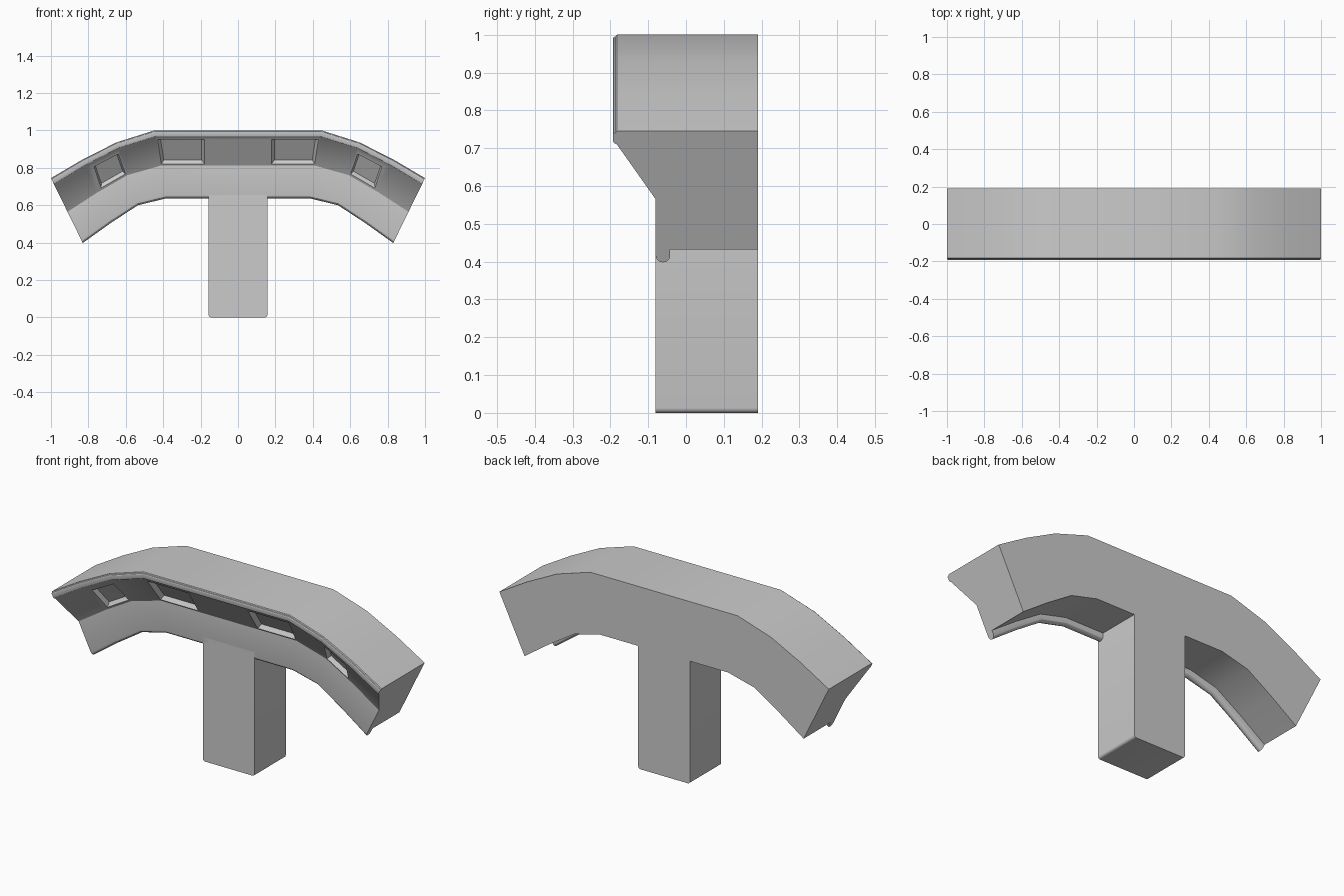
import bpy, bmesh, math
from mathutils import Vector

if "Cube" in bpy.data.objects:
    bpy.data.objects.remove(bpy.data.objects["Cube"])

# Right-hand stations along the arch: (outer x, outer z, inner x, inner z)
HALF = [(0.447, 1.0, 0.382, 0.637), (0.65, 0.936, 0.535, 0.60),
        (0.83, 0.845, 0.683, 0.503), (1.0, 0.745, 0.83, 0.398)]
STATIONS = [(-a, b, -c, d) for a, b, c, d in reversed(HALF)] + HALF

# Cross-section as (y, t); t runs from outer edge (0) to inner edge (1)
SECTION = [(0.19, 0.0), (-0.183, 0.0), (-0.186, 0.012), (-0.191, 0.016), (-0.193, 0.025),
           (-0.193, 0.075), (-0.190, 0.09), (-0.183, 0.10), (-0.08, 0.52)]
for k in range(7):                       # rounded lip under the front edge
    a = math.pi * k / 6
    SECTION.append((-0.061 - 0.019 * math.cos(a), 0.95 + 0.05 * math.sin(a)))
SECTION += [(-0.042, 0.90), (0.19, 0.90)]


def make_object(name, bm):
    bmesh.ops.recalc_face_normals(bm, faces=bm.faces[:])
    mesh = bpy.data.meshes.new(name)
    bm.to_mesh(mesh)
    bm.free()
    obj = bpy.data.objects.new(name, mesh)
    bpy.context.collection.objects.link(obj)
    return obj


def smooth(obj, degrees=30):
    bpy.ops.object.select_all(action='DESELECT')
    obj.select_set(True)
    bpy.context.view_layer.objects.active = obj
    bpy.ops.object.shade_smooth_by_angle(angle=math.radians(degrees))


def point(station, y, t):
    ox, oz, ix, iz = station
    return Vector((ox + (ix - ox) * t, y, oz + (iz - oz) * t))


# Arched head, lofted along the stations
bm = bmesh.new()
rings = [[bm.verts.new(point(s, y, t)) for y, t in SECTION] for s in STATIONS]
n = len(SECTION)
for r0, r1 in zip(rings, rings[1:]):
    for i in range(n):
        j = (i + 1) % n
        bm.faces.new((r0[i], r0[j], r1[j], r1[i]))
bm.faces.new(rings[0])
bm.faces.new(rings[-1])
head = make_object("arched_head", bm)


# Recessed windows in the sloping front band
def slope_point(x, z, t):
    return Vector((x, -0.183 + (t - 0.10) / 0.42 * 0.103, z))


def arm_corner(u, t):
    s = [a + (b - a) * u for a, b in zip(HALF[1], HALF[2])]
    p = point(s, 0, t)
    return slope_point(p.x, p.z, t)


def flat_corner(x, z):
    return slope_point(x, z, (1 - z) / 0.363)


windows = [([flat_corner(0.18, 0.95), flat_corner(0.43, 0.95),
             flat_corner(0.41, 0.82), flat_corner(0.18, 0.82)], Vector((0, 0.816, 0.58))),
           ([arm_corner(0.05, 0.17), arm_corner(0.80, 0.17),
             arm_corner(0.84, 0.49), arm_corner(0.05, 0.49)], Vector((0.19, 0.816, 0.545)))]

bm = bmesh.new()
for corners, inward in windows:
    mid = sum(corners, Vector()) / 4
    for side in (1, -1):
        verts = []
        for depth, scale in ((-0.02, 1.1), (0.024, 0.88)):
            for c in corners:
                p = mid + (c - mid) * scale + inward * depth
                verts.append(bm.verts.new((p.x * side, p.y, p.z)))
        bmesh.ops.convex_hull(bm, input=verts)
cutter = make_object("window_cutter", bm)
cutter.hide_render = True
cutter.hide_set(True)

cut = head.modifiers.new("windows", 'BOOLEAN')
cut.operation = 'DIFFERENCE'
cut.solver = 'EXACT'
cut.object = cutter
bpy.context.view_layer.objects.active = head
bpy.ops.object.modifier_apply(modifier=cut.name)
bpy.data.objects.remove(cutter)
smooth(head)

# Central stem with softened lower side edges
bm = bmesh.new()
bmesh.ops.create_cube(bm, size=1)
for v in bm.verts:
    v.co = (v.co.x * 0.314, 0.055 + v.co.y * 0.27, 0.34 + v.co.z * 0.68)
low = [e for e in bm.edges if all(v.co.z < 0.01 for v in e.verts)
       and abs(e.verts[0].co.x - e.verts[1].co.x) < 0.001]
bmesh.ops.bevel(bm, geom=low, offset=0.013, segments=3, profile=0.5, affect='EDGES')
stem = make_object("stem", bm)
smooth(stem)
